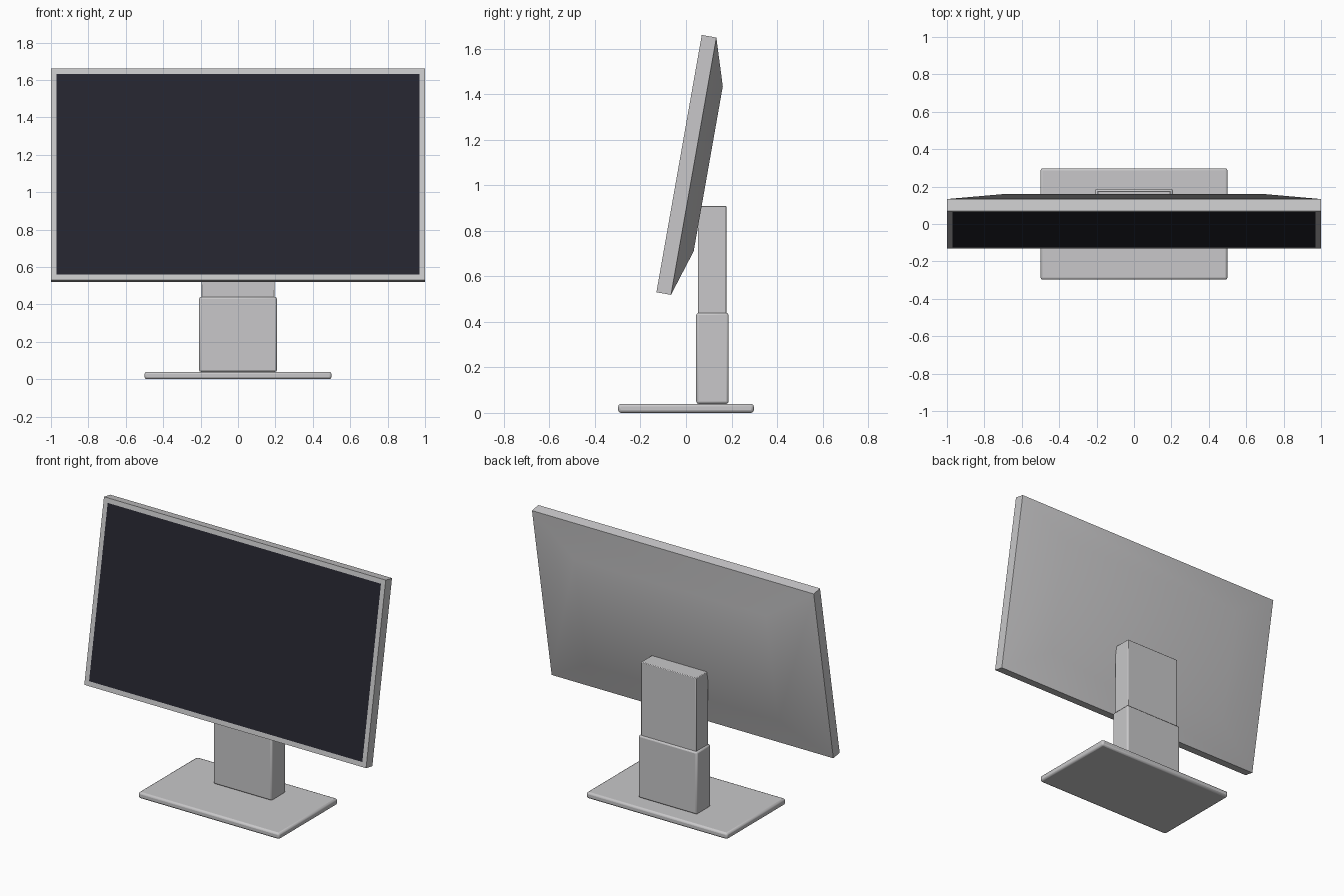
import bpy, bmesh, math
from mathutils import Matrix, Vector

if "Cube" in bpy.data.objects:
    bpy.data.objects.remove(bpy.data.objects["Cube"])


def material(name, rgb):
    m = bpy.data.materials.new(name)
    m.diffuse_color = (*rgb, 1)
    m.use_nodes = True
    m.node_tree.nodes["Principled BSDF"].inputs["Base Color"].default_value = m.diffuse_color
    return m


silver = material("silver grey", (0.58, 0.575, 0.585))
dark = material("screen dark blue", (0.018, 0.018, 0.028))


def finish(bm, name, mats, bevel=0.0, segments=2):
    bmesh.ops.recalc_face_normals(bm, faces=bm.faces)
    me = bpy.data.meshes.new(name)
    bm.to_mesh(me)
    bm.free()
    ob = bpy.data.objects.new(name, me)
    bpy.context.collection.objects.link(ob)
    for m in mats:
        me.materials.append(m)
    if bevel:
        mod = ob.modifiers.new("soft edges", 'BEVEL')
        mod.width, mod.segments = bevel, segments
    bpy.ops.object.select_all(action='DESELECT')
    bpy.context.view_layer.objects.active = ob
    ob.select_set(True)
    bpy.ops.object.shade_smooth_by_angle(angle=math.radians(40))
    return ob


def box(name, lo, hi, bevel):
    lo, hi = Vector(lo), Vector(hi)
    bm = bmesh.new()
    bmesh.ops.create_cube(bm, size=1)
    bmesh.ops.scale(bm, vec=hi - lo, verts=bm.verts)
    bmesh.ops.translate(bm, vec=(lo + hi) / 2, verts=bm.verts)
    return finish(bm, name, [silver], bevel)


# Stand: flat foot and two telescoping column sections
box("base", (-0.5, -0.298, 0), (0.5, 0.298, 0.04), 0.012)
box("lower_column", (-0.208, 0.045, 0.04), (0.208, 0.187, 0.44), 0.01)
box("upper_column", (-0.196, 0.053, 0.4), (0.196, 0.177, 0.91), 0.004)

# Display: stacked rectangular rings from screen border to raised back,
# each given as half width, bottom, top, depth
HEIGHT, BORDER = 1.148, 0.03
rings = [(1 - BORDER, BORDER, HEIGHT - BORDER, 0),
         (1, 0, HEIGHT, 0),
         (1, 0, HEIGHT, 0.065),
         (0.68, 0.206, HEIGHT - 0.206, 0.13)]
bm = bmesh.new()
loops = [[bm.verts.new(p) for p in ((-w, d, b), (w, d, b), (w, d, t), (-w, d, t))]
         for w, b, t, d in rings]
screen = bm.faces.new(loops[0])
screen.material_index = 1
bm.faces.new(loops[-1][::-1])
for a, b in zip(loops, loops[1:]):
    for i in range(4):
        j = (i + 1) % 4
        bm.faces.new((a[i], a[j], b[j], b[i]))

# Lean the display backward and lift it to its mounting height
tilt = Matrix.Translation((0, -0.13, 0.53)) @ Matrix.Rotation(math.radians(-10), 4, 'X')
bm.transform(tilt)
finish(bm, "display", [silver, dark])
